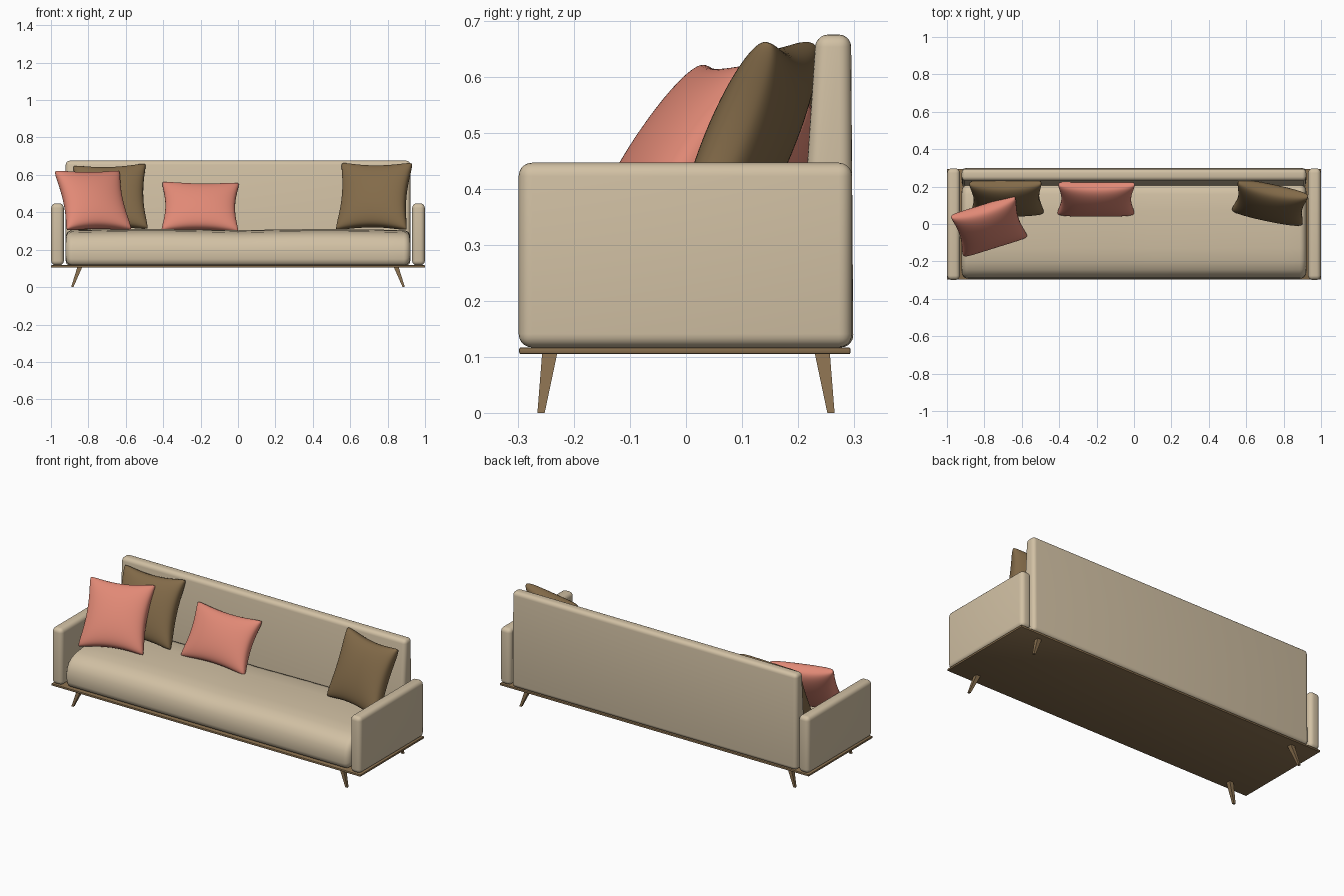
import bpy, bmesh, math
from mathutils import Vector, Matrix

if "Cube" in bpy.data.objects:
    bpy.data.objects.remove(bpy.data.objects["Cube"])


def material(name, rgb):
    m = bpy.data.materials.new(name)
    m.diffuse_color = (*rgb, 1)
    m.use_nodes = True
    m.node_tree.nodes["Principled BSDF"].inputs["Base Color"].default_value = m.diffuse_color
    return m


CREAM = material("cream fabric", (0.64, 0.53, 0.37))
CORAL = material("coral fabric", (0.75, 0.25, 0.18))
BROWN = material("brown fabric", (0.225, 0.145, 0.066))
WOOD = material("brown wood", (0.24, 0.155, 0.075))


def finish(bm, name, mat, angle=35):
    bmesh.ops.recalc_face_normals(bm, faces=bm.faces)
    me = bpy.data.meshes.new(name)
    bm.to_mesh(me)
    bm.free()
    me.materials.append(mat)
    ob = bpy.data.objects.new(name, me)
    bpy.context.collection.objects.link(ob)
    bpy.ops.object.select_all(action='DESELECT')
    ob.select_set(True)
    bpy.context.view_layer.objects.active = ob
    bpy.ops.object.shade_smooth_by_angle(angle=math.radians(angle))
    return ob


def prism(name, bottom, top, mat, bevel=0.0, segs=5):
    """Six-sided block from bottom and top rectangles (x0, x1, y0, y1, z)."""
    bm = bmesh.new()
    rings = []
    for x0, x1, y0, y1, z in (bottom, top):
        rings.append([bm.verts.new((x, y, z)) for x, y in
                      ((x0, y0), (x1, y0), (x1, y1), (x0, y1))])
    bm.faces.new(rings[0])
    bm.faces.new(rings[1])
    for i in range(4):
        j = (i + 1) % 4
        bm.faces.new((rings[0][i], rings[0][j], rings[1][j], rings[1][i]))
    bmesh.ops.recalc_face_normals(bm, faces=bm.faces)
    if bevel:
        bmesh.ops.bevel(bm, geom=bm.edges[:], offset=bevel, segments=segs,
                        profile=0.5, affect='EDGES', clamp_overlap=True)
    return finish(bm, name, mat)


# Wooden base board
prism("base_board", (-1, 1, -0.298, 0.294, 0.105), (-1, 1, -0.298, 0.294, 0.117),
      WOOD, 0.003, 2)

# Splayed tapered legs
for sx, side in ((-1, "left"), (1, "right")):
    for sy, end in ((-1, "front"), (1, "back")):
        def rect(cx, cy, hx, hy, z):
            return (sx * cx - hx, sx * cx + hx, sy * cy - hy, sy * cy + hy, z)
        prism(f"{end}_{side}_leg", rect(0.886, 0.259, 0.006, 0.0065, 0),
              rect(0.846, 0.2435, 0.013, 0.0135, 0.107), WOOD)

# Armrests
for sx, side in ((-1, "left"), (1, "right")):
    x0, x1 = sorted((sx * 0.931, sx * 0.999))
    r = (x0, x1, -0.299, 0.297)
    prism(f"{side}_armrest", (*r, 0.117), (*r, 0.447), CREAM, 0.024)

# Backrest, thinner toward the top
prism("backrest", (-0.921, 0.921, 0.195, 0.299, 0.117),
      (-0.921, 0.921, 0.232, 0.295, 0.676), CREAM, 0.022)

# Seat cushion: rounded profile lofted along x, ends rounded over
profile = [(-0.27, 0.118), (-0.286, 0.126), (-0.292, 0.15), (-0.293, 0.185),
           (-0.288, 0.22), (-0.272, 0.252), (-0.245, 0.276), (-0.2, 0.292),
           (-0.13, 0.3), (-0.03, 0.304), (0.07, 0.304), (0.16, 0.3),
           (0.195, 0.29), (0.21, 0.27), (0.212, 0.2), (0.21, 0.118)]
HALF, R = 0.921, 0.035
xs = [HALF - R * (1 - math.cos(t * math.pi / 12)) for t in range(7)]
xs = [-x for x in xs] + [-0.8 + 0.1 * i for i in range(17)] + xs[::-1]
bm = bmesh.new()
rings = []
for x in sorted(xs):
    d = max(0, R - (HALF - abs(x)))
    inset = R - math.sqrt(max(0, R * R - d * d))
    puff = 0.006 * math.sin(math.pi * abs(x) / HALF)
    ring = []
    for y, z in profile:
        yy = -0.04 + (y + 0.04) * (1 - inset / 0.25)
        zz = 0.21 + (z - 0.21) * (1 - inset / 0.092)
        ring.append(bm.verts.new((x, yy, zz + (puff if z > 0.25 else 0))))
    rings.append(ring)
n = len(profile)
for a, b in zip(rings, rings[1:]):
    for i in range(n):
        bm.faces.new((a[i], a[(i + 1) % n], b[(i + 1) % n], b[i]))
bm.faces.new(rings[0])
bm.faces.new(rings[-1])
finish(bm, "seat_cushion", CREAM, 50)


def pillow(name, centre, wvec, hvec, thick, mat, N=20):
    """Throw pillow with pulled-out corners; wvec/hvec are full edge vectors."""
    w, h = Vector(wvec), Vector(hvec)
    W, H = w.length / 2, h.length / 2
    wx = w.normalized()
    nz = wx.cross(h).normalized()
    hy = nz.cross(wx)
    M = Matrix((wx, hy, nz)).transposed()
    bm = bmesh.new()
    for s in (-1, 1):
        g = []
        for i in range(N + 1):
            row = []
            for j in range(N + 1):
                a = math.pi * (i / N - 0.5)
                b = math.pi * (j / N - 0.5)
                u, v = math.sin(a), math.sin(b)
                k = 1 - 0.05 * (u * v) ** 8
                x = W * u * (1 - 0.13 * (1 - v * v)) * k
                y = H * v * (1 - 0.13 * (1 - u * u)) * k
                c = max(0, math.cos(a) * math.cos(b))
                z = s * thick / 2 * c ** 0.7
                row.append(bm.verts.new(Vector(centre) + M @ Vector((x, y, z))))
            g.append(row)
        for i in range(N):
            for j in range(N):
                bm.faces.new((g[i][j], g[i + 1][j], g[i + 1][j + 1], g[i][j + 1]))
    bmesh.ops.remove_doubles(bm, verts=bm.verts, dist=1e-5)
    ob = finish(bm, name, mat, 180)
    ob.modifiers.new("soften", 'SUBSURF').levels = 1
    ob.modifiers["soften"].render_levels = 1


# Throw pillows
pillow("left_coral_pillow", (-0.775, -0.012, 0.463), (0.36, 0.112, 0.0),
       (-0.075, 0.215, 0.325), 0.14, CORAL)
pillow("left_brown_pillow", (-0.682, 0.14, 0.48), (0.405, 0.004, 0.012),
       (-0.012, 0.165, 0.36), 0.14, BROWN)
pillow("middle_coral_pillow", (-0.202, 0.135, 0.428), (0.43, 0, -0.006),
       (0, 0.165, 0.27), 0.13, CORAL)
pillow("right_brown_pillow", (0.728, 0.113, 0.485), (0.395, -0.083, 0.0),
       (0.035, 0.155, 0.37), 0.14, BROWN)
